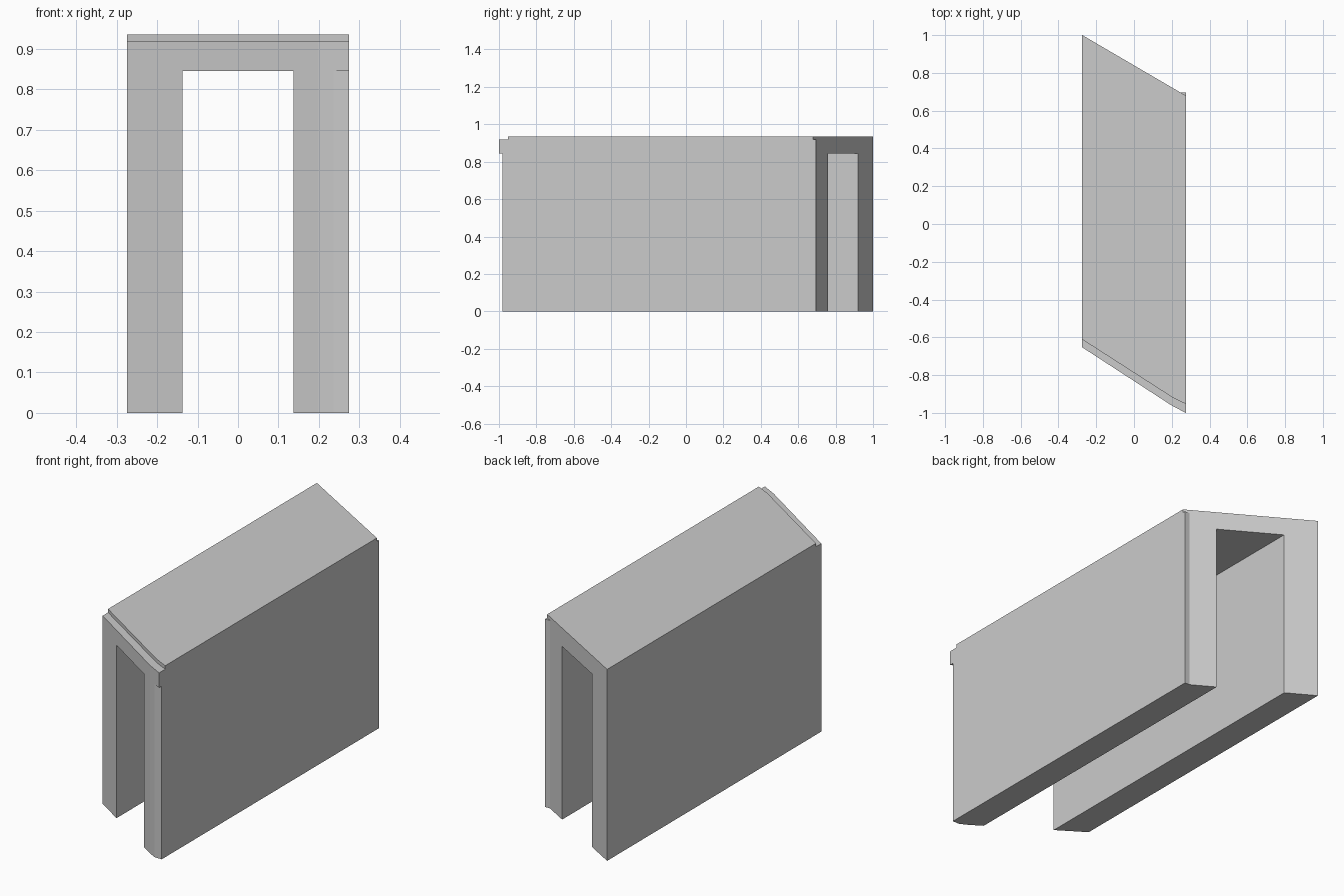
import bpy, bmesh

if "Cube" in bpy.data.objects:
    bpy.data.objects.remove(bpy.data.objects["Cube"])

HALF = 0.274      # half width of the culvert
INNER = 0.137     # half width of the opening
TOP, STEP, SOFFIT = 0.935, 0.918, 0.845


def prism(name, outline, z0, z1):
    """Extrude an XY outline from z0 up to z1."""
    bm = bmesh.new()
    face = bm.faces.new([bm.verts.new((x, y, z0)) for x, y in outline])
    ext = bmesh.ops.extrude_face_region(bm, geom=[face])
    verts = [v for v in ext["geom"] if isinstance(v, bmesh.types.BMVert)]
    bmesh.ops.translate(bm, verts=verts, vec=(0, 0, z1 - z0))
    bmesh.ops.recalc_face_normals(bm, faces=bm.faces)
    mesh = bpy.data.meshes.new(name)
    bm.to_mesh(mesh)
    bm.free()
    obj = bpy.data.objects.new(name, mesh)
    bpy.context.collection.objects.link(obj)
    return obj


def cut(target, name, outline, z0, z1):
    """Subtract a prism from the target and discard it."""
    cutter = prism(name, outline, z0, z1)
    cutter.hide_render = True
    mod = target.modifiers.new(name, 'BOOLEAN')
    mod.operation = 'DIFFERENCE'
    mod.solver = 'EXACT'
    mod.object = cutter
    bpy.context.view_layer.objects.active = target
    bpy.ops.object.modifier_apply(modifier=name)
    bpy.data.objects.remove(cutter)


# Skewed culvert block
culvert = prism("skewed_culvert", [
    (-HALF, -0.653), (0.198, -0.96), (HALF, -1.0),
    (HALF, 0.695), (0.248, 0.695), (-HALF, 1.0)], 0, TOP)

# Opening along the full length
cut(culvert, "opening", [(-INNER, -1.2), (INNER, -1.2), (INNER, 1.2), (-INNER, 1.2)],
    -0.1, SOFFIT)

# Rebate along the top of the front end
cut(culvert, "front_rebate", [
    (-0.374, -0.547), (-0.374, -1.2), (0.374, -1.2), (0.374, -1.002),
    (0.203, -0.918)], STEP, TOP + 0.1)

# Clipped front corner of the right leg
cut(culvert, "front_corner", [(0.1, -0.98), (0.1, -1.2), (0.4, -1.2), (0.4, -0.98)],
    -0.1, SOFFIT)

# Back corner trimmed to the skew line at roof level
cut(culvert, "back_corner", [(0.248, 0.695), (0.3, 0.665), (0.4, 0.665), (0.4, 0.9),
    (0.248, 0.9)], STEP, TOP + 0.1)
